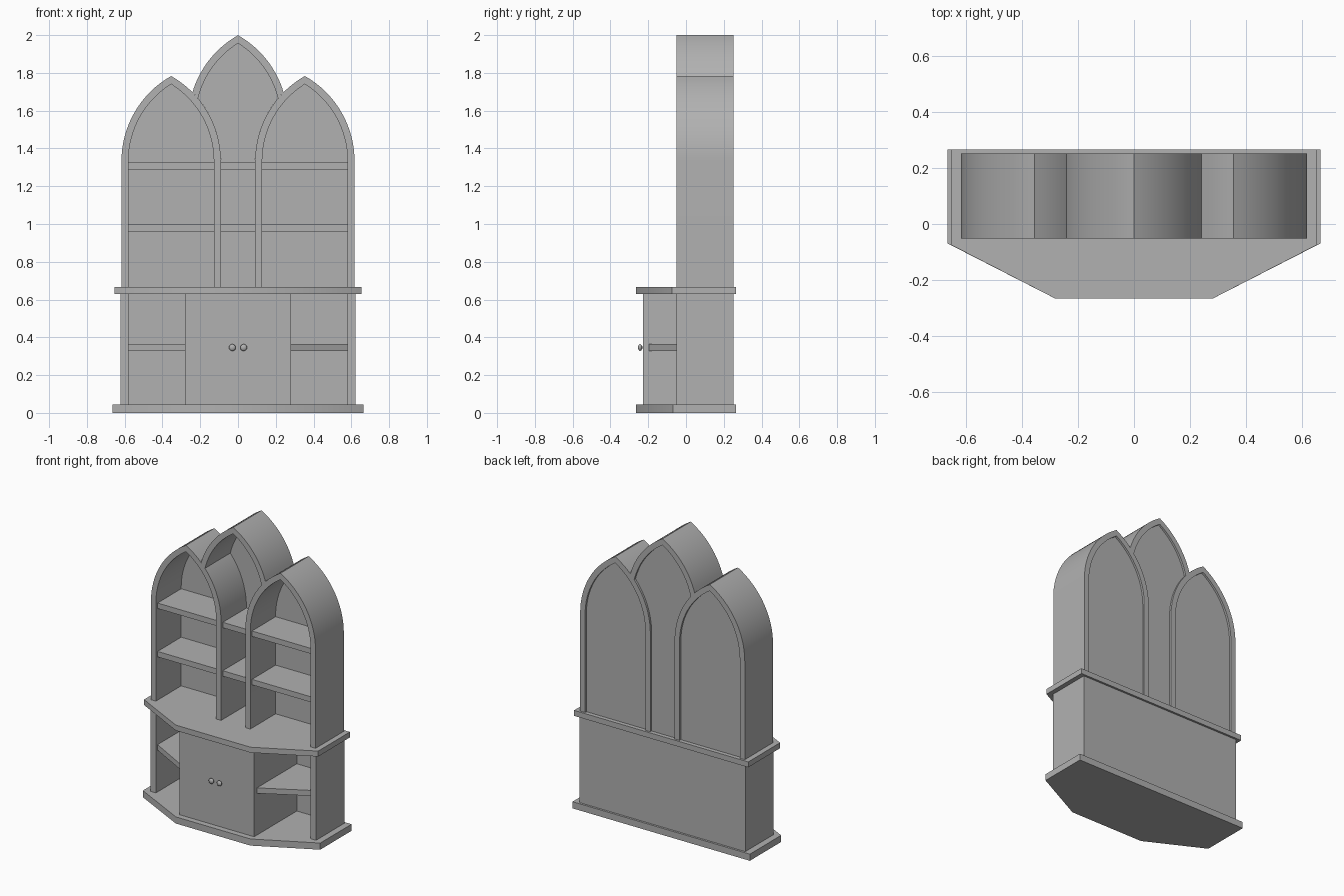
import bpy, bmesh, math

if "Cube" in bpy.data.objects:
    bpy.data.objects.remove(bpy.data.objects["Cube"])

A, R, T = 0.263, 0.517, 0.037           # arch half width, outer radius, board thickness
CX, SPRING, TOP_SPRING = 0.354, 1.333, 1.549
COUNTER, FRONT, BACK, N = 0.667, -0.051, 0.252, 16
INSET = FRONT + 0.018                   # shelves sit slightly behind the frames

# dark grey paint
grey = bpy.data.materials.new("dark_grey")
grey.diffuse_color = (0.44, 0.44, 0.44, 1)
grey.use_nodes = True
grey.node_tree.nodes["Principled BSDF"].inputs["Base Color"].default_value = grey.diffuse_color


def finish(name, bm):
    bmesh.ops.recalc_face_normals(bm, faces=bm.faces)
    me = bpy.data.meshes.new(name)
    bm.to_mesh(me)
    bm.free()
    for p in me.polygons:
        p.use_smooth = True
    me.set_sharp_from_angle(angle=math.radians(30))
    me.materials.append(grey)
    ob = bpy.data.objects.new(name, me)
    bpy.context.collection.objects.link(ob)
    return ob


def prism(name, pts, lo, hi, axis="Z"):
    """Extrude a closed outline along Z (x,y points) or Y (x,z points)."""
    bm = bmesh.new()
    put = (lambda p, h: (p[0], p[1], h)) if axis == "Z" else (lambda p, h: (p[0], h, p[1]))
    a = [bm.verts.new(put(p, lo)) for p in pts]
    b = [bm.verts.new(put(p, hi)) for p in pts]
    bm.faces.new(a)
    bm.faces.new(b[::-1])
    for i in range(len(pts)):
        j = (i + 1) % len(pts)
        bm.faces.new((a[i], a[j], b[j], b[i]))
    return finish(name, bm)


def box(name, x0, x1, y0, y1, z0, z1):
    return prism(name, [(x0, y0), (x1, y0), (x1, y1), (x0, y1)], z0, z1)


def band(name, outer, inner, y0, y1):
    """Bent board between two matching x,z curves."""
    bm = bmesh.new()
    rings = [[bm.verts.new((p[0], y, p[1])) for p, y in ((o, y0), (o, y1), (i, y1), (i, y0))]
             for o, i in zip(outer, inner)]
    for r, s in zip(rings, rings[1:]):
        for k in range(4):
            bm.faces.new((r[k], r[(k + 1) % 4], s[(k + 1) % 4], s[k]))
    bm.faces.new(rings[0])
    bm.faces.new(rings[-1][::-1])
    return finish(name, bm)


def arch(cx, spring, r, start=0.0):
    """Pointed arch curve, left foot to apex to right foot."""
    off = R - A
    end = math.acos(off / r)
    half = [(off - r * math.cos(t), r * math.sin(t))
            for t in (start + (end - start) * i / N for i in range(N + 1))]
    return [(cx + x, spring + z) for x, z in half] + \
           [(cx - x, spring + z) for x, z in half[-2::-1]]


def meet_angle(r):
    """Angle at which the middle arch emerges from the side arch."""
    t = 0.0
    while math.hypot(R - A - r * math.cos(t) + CX - A + R,
                     TOP_SPRING + r * math.sin(t) - SPRING) < R:
        t += 0.001
    return t


def legs(curve):
    return [(curve[0][0], COUNTER)] + curve + [(curve[-1][0], COUNTER)]


def slab(w, bend, x=0.28):
    return [(-w, 0.266), (-w, bend), (-x, -0.266), (x, -0.266), (w, bend), (w, 0.266)]


# plinth and counter with angled fronts
prism("plinth", slab(0.665, -0.069), 0, 0.045)
prism("counter", slab(0.653, -0.074), 0.63, COUNTER)

# lower cabinet
box("lower_back", -0.621, 0.621, 0.23, BACK, 0.045, 0.63)
box("cupboard", -0.28, 0.28, -0.227, 0.23, 0.045, 0.63)
for s, side in ((-1, "left"), (1, "right")):
    box("lower_side_" + side, *sorted((s * 0.58, s * 0.621)), FRONT, 0.23, 0.045, 0.63)
    prism("lower_shelf_" + side, [(s * 0.28, 0.23), (s * 0.28, -0.197),
                                  (s * 0.58, INSET), (s * 0.58, 0.23)], 0.328, 0.365)
    # door knob: flattened ball on a stem
    bm = bmesh.new()
    bmesh.ops.create_uvsphere(bm, u_segments=20, v_segments=12, radius=0.018)
    bmesh.ops.scale(bm, vec=(1, 0.6, 1), verts=bm.verts)
    knob = finish("knob_" + side, bm)
    knob.location = (s * 0.03, -0.243, 0.346)
    box("knob_stem_" + side, s * 0.03 - 0.006, s * 0.03 + 0.006, -0.245, -0.225, 0.34, 0.352)

# side arches with backs and shelves
for s, side in ((-1, "left"), (1, "right")):
    inner = legs(arch(s * CX, SPRING, R - T))
    band("arch_" + side, legs(arch(s * CX, SPRING, R)), inner, FRONT, BACK)
    prism("arch_back_" + side, inner, 0.22, 0.238, "Y")
    for z in (0.96, 1.288):
        box("shelf_" + side, s * CX - A + T, s * CX + A - T, INSET, 0.22, z, z + T)

# middle arch rising from the side arches
top_inner = arch(0, TOP_SPRING, R - T, meet_angle(R - T))
band("arch_middle", arch(0, TOP_SPRING, R, meet_angle(R)), top_inner, FRONT, BACK)

# middle back follows the flanks of the side arches
c = -CX + A - R
phi = math.atan2(top_inner[0][1] - SPRING, top_inner[0][0] - c)
flank = [(c + R * math.cos(phi * i / N), SPRING + R * math.sin(phi * i / N)) for i in range(N)]
left = [(c + R, COUNTER)] + flank
prism("middle_back", left + top_inner + [(-x, z) for x, z in left[::-1]], 0.22, 0.238, "Y")
for z in (0.96, 1.288):
    box("middle_shelf", -CX + A, CX - A, INSET, 0.22, z, z + T)
